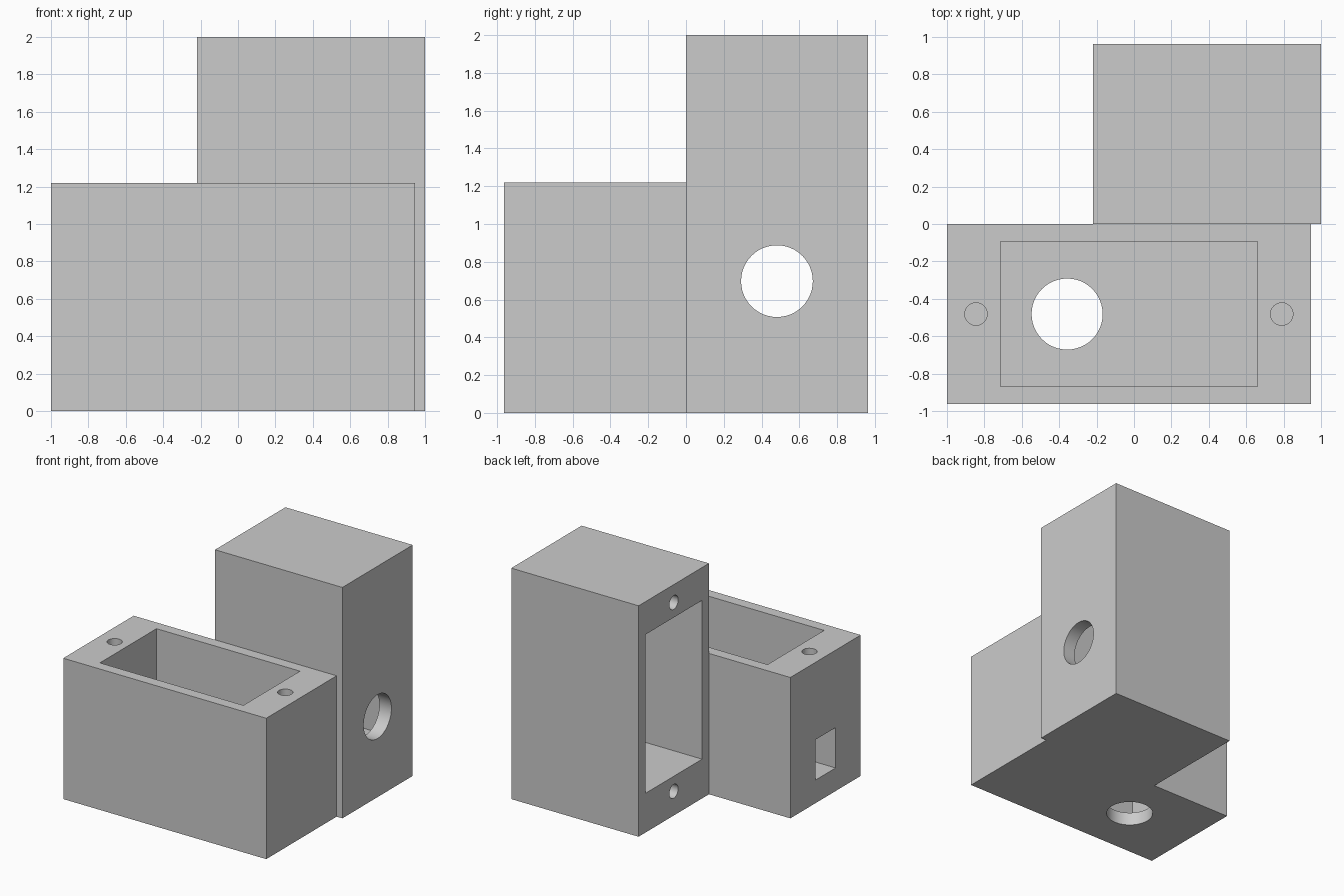
import bpy
from math import radians
from mathutils import Matrix, Vector

if "Cube" in bpy.data.objects:
    bpy.data.objects.remove(bpy.data.objects["Cube"], do_unlink=True)

grey = bpy.data.materials.new("plain_grey")
grey.use_nodes = True
grey.diffuse_color = (0.6, 0.6, 0.6, 1)
grey.node_tree.nodes["Principled BSDF"].inputs["Base Color"].default_value = (0.6, 0.6, 0.6, 1)

# Housing proportions: x along the length, open side up, base at z = 0
HALF_LEN, HALF_WIDTH, HEIGHT = 0.9725, 0.4815, 1.22
FLOOR, SCREW_DEPTH = 0.115, 0.4


def box(name, lo, hi):
    lo, hi = Vector(lo), Vector(hi)
    bpy.ops.mesh.primitive_cube_add(size=1)
    obj = bpy.context.object
    obj.name = name
    obj.data.transform(Matrix.Translation((lo + hi) / 2) @ Matrix.Diagonal((*(hi - lo), 1)))
    return obj


def peg(name, x, z_lo, z_hi, radius):
    bpy.ops.mesh.primitive_cylinder_add(vertices=48, radius=radius, depth=z_hi - z_lo)
    obj = bpy.context.object
    obj.name = name
    obj.data.transform(Matrix.Translation((x, 0, (z_lo + z_hi) / 2)))
    return obj


def housing(name, end_extra, cable_slot):
    body = box(name, (-HALF_LEN - end_extra, -HALF_WIDTH, 0), (HALF_LEN, HALF_WIDTH, HEIGHT))
    body.data.materials.append(grey)

    # Pocket, shaft hole, screw holes and cable slot
    cutters = [box("pocket_cutter", (-0.6875, -0.3875, FLOOR), (0.6875, 0.3875, HEIGHT + 0.1)),
               peg("shaft_cutter", -0.33, -0.1, FLOOR + 0.1, 0.19)]
    for side in (-1, 1):
        cutters.append(peg("screw_cutter", side * 0.8175, HEIGHT - SCREW_DEPTH, HEIGHT + 0.1, 0.06))
    if cable_slot:
        cutters.append(box("slot_cutter", (-HALF_LEN - 0.1, -0.1375, 0.2), (-0.6, 0.1375, 0.55)))

    for cutter in cutters:
        cutter.hide_render = True
        mod = body.modifiers.new("cut", "BOOLEAN")
        mod.operation = "DIFFERENCE"
        mod.solver = "EXACT"
        mod.object = cutter

    # Bake the cuts and drop the cutters
    bpy.context.view_layer.update()
    graph = bpy.context.evaluated_depsgraph_get()
    body.data = bpy.data.meshes.new_from_object(body.evaluated_get(graph))
    body.modifiers.clear()
    for cutter in cutters:
        bpy.data.objects.remove(cutter, do_unlink=True)

    bpy.ops.object.select_all(action="DESELECT")
    body.select_set(True)
    bpy.context.view_layer.objects.active = body
    bpy.ops.object.shade_smooth_by_angle(angle=radians(30))
    return body


# Lying housing, open at the top
lying = housing("lying_housing", 0, True)
lying.location = (HALF_LEN - 1, -HALF_WIDTH, 0)

# Upright housing behind it, open toward the right side
upright = housing("upright_housing", 0.055, False)
upright.rotation_euler = (0, radians(-90), 0)
upright.location = (1, HALF_WIDTH, 0.055 + HALF_LEN)
